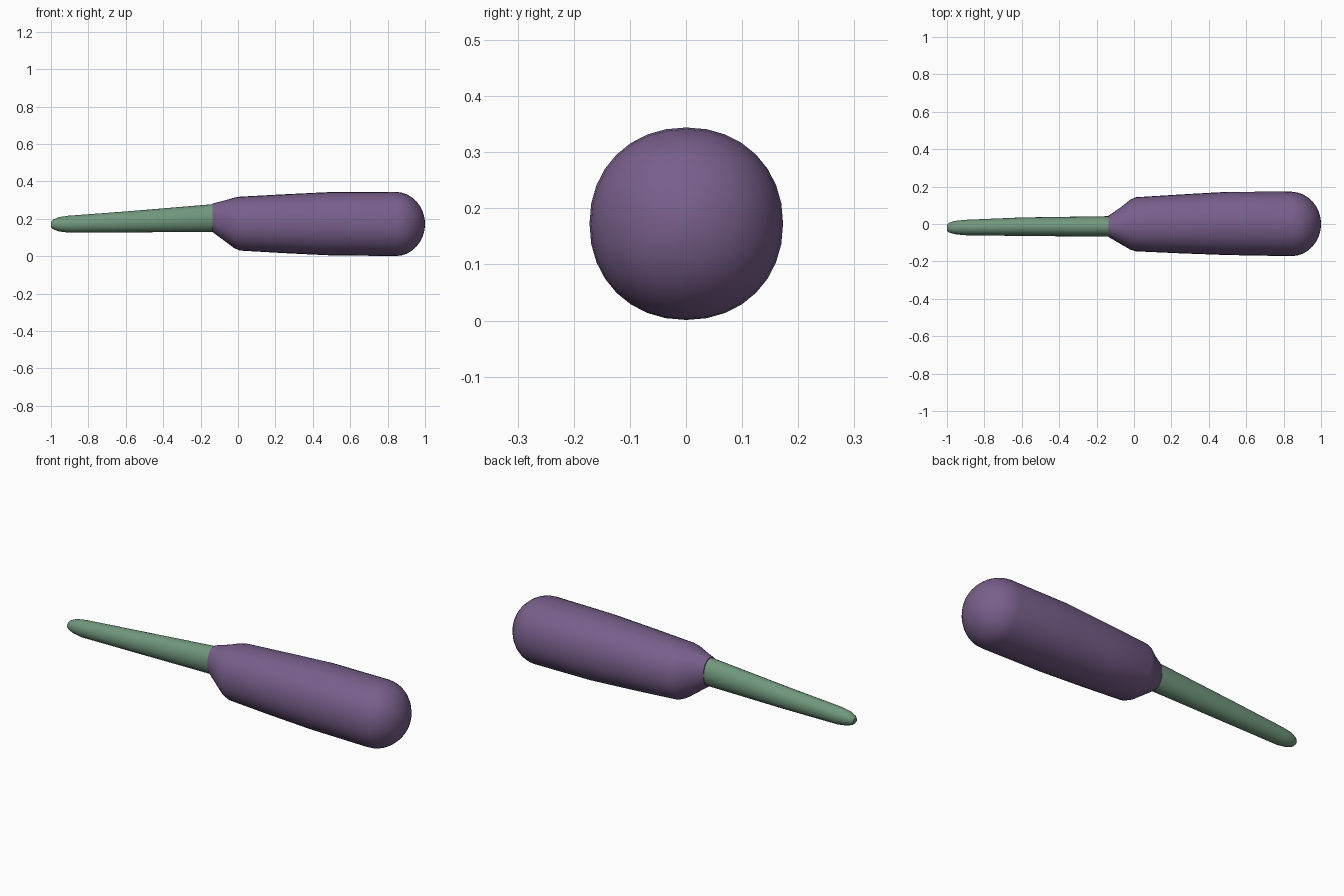
import bpy, bmesh, math

cube = bpy.data.objects.get("Cube")
if cube:
    bpy.data.objects.remove(cube, do_unlink=True)


def material(name, rgb):
    m = bpy.data.materials.new(name)
    m.use_nodes = True
    m.diffuse_color = (*rgb, 1)
    m.node_tree.nodes["Principled BSDF"].inputs["Base Color"].default_value = (*rgb, 1)
    return m


def superpow(v, power):
    return math.copysign(abs(v) ** power, v)


def loft(name, stations, mat, sides=32, power=0.95):
    """Skin rings given as (x, y_min, y_max, z_min, z_max), with capped ends."""
    bm = bmesh.new()
    rings = []
    for x, y0, y1, z0, z1 in stations:
        ring = []
        for i in range(sides):
            a = math.tau * i / sides
            y = (y0 + y1) / 2 + (y1 - y0) / 2 * superpow(math.cos(a), power)
            z = (z0 + z1) / 2 + (z1 - z0) / 2 * superpow(math.sin(a), power)
            ring.append(bm.verts.new((x, y, z)))
        rings.append(ring)
    for a, b in zip(rings, rings[1:]):
        for i in range(sides):
            j = (i + 1) % sides
            bm.faces.new((a[i], a[j], b[j], b[i]))
    bm.faces.new(rings[0])
    bm.faces.new(rings[-1])
    bmesh.ops.recalc_face_normals(bm, faces=bm.faces)
    mesh = bpy.data.meshes.new(name)
    bm.to_mesh(mesh)
    bm.free()
    mesh.materials.append(mat)
    obj = bpy.data.objects.new(name, mesh)
    bpy.context.collection.objects.link(obj)
    bpy.ops.object.select_all(action="DESELECT")
    obj.select_set(True)
    bpy.context.view_layer.objects.active = obj
    bpy.ops.object.shade_smooth_by_angle(angle=math.radians(30))
    return obj


purple = material("purple skin", (0.19, 0.115, 0.26))
green = material("green stem", (0.165, 0.31, 0.205))

# Fruit body: tapered neck, long barrel, rounded end
body = [
    (-0.135, -0.07, 0.045, 0.128, 0.282),
    (-0.07, -0.108, 0.09, 0.08, 0.298),
    (-0.02, -0.137, 0.13, 0.043, 0.313),
    (0.01, -0.146, 0.143, 0.03, 0.318),
    (0.25, -0.157, 0.158, 0.016, 0.331),
    (0.5, -0.166, 0.172, 0.004, 0.343),
    (0.84, -0.172, 0.173, 0.001, 0.344),
]
for k in range(1, 9):
    t = k / 8 * math.pi / 2
    r = max(0.172 * math.cos(t), 0.008)
    body.append((0.84 + 0.16 * math.sin(t), -r, r, 0.172 - r, 0.172 + r))
loft("fruit_body", body, purple)

# Stem: slender taper with a blunt rounded tip
stem = [
    (-1.0, -0.036, -0.004, 0.155, 0.182),
    (-0.99, -0.045, 0.006, 0.145, 0.194),
    (-0.96, -0.054, 0.016, 0.133, 0.208),
    (-0.91, -0.06, 0.022, 0.126, 0.216),
    (-0.6, -0.064, 0.035, 0.127, 0.239),
    (-0.12, -0.068, 0.042, 0.13, 0.279),
]
loft("stem", stem, green, sides=24, power=1.0)
